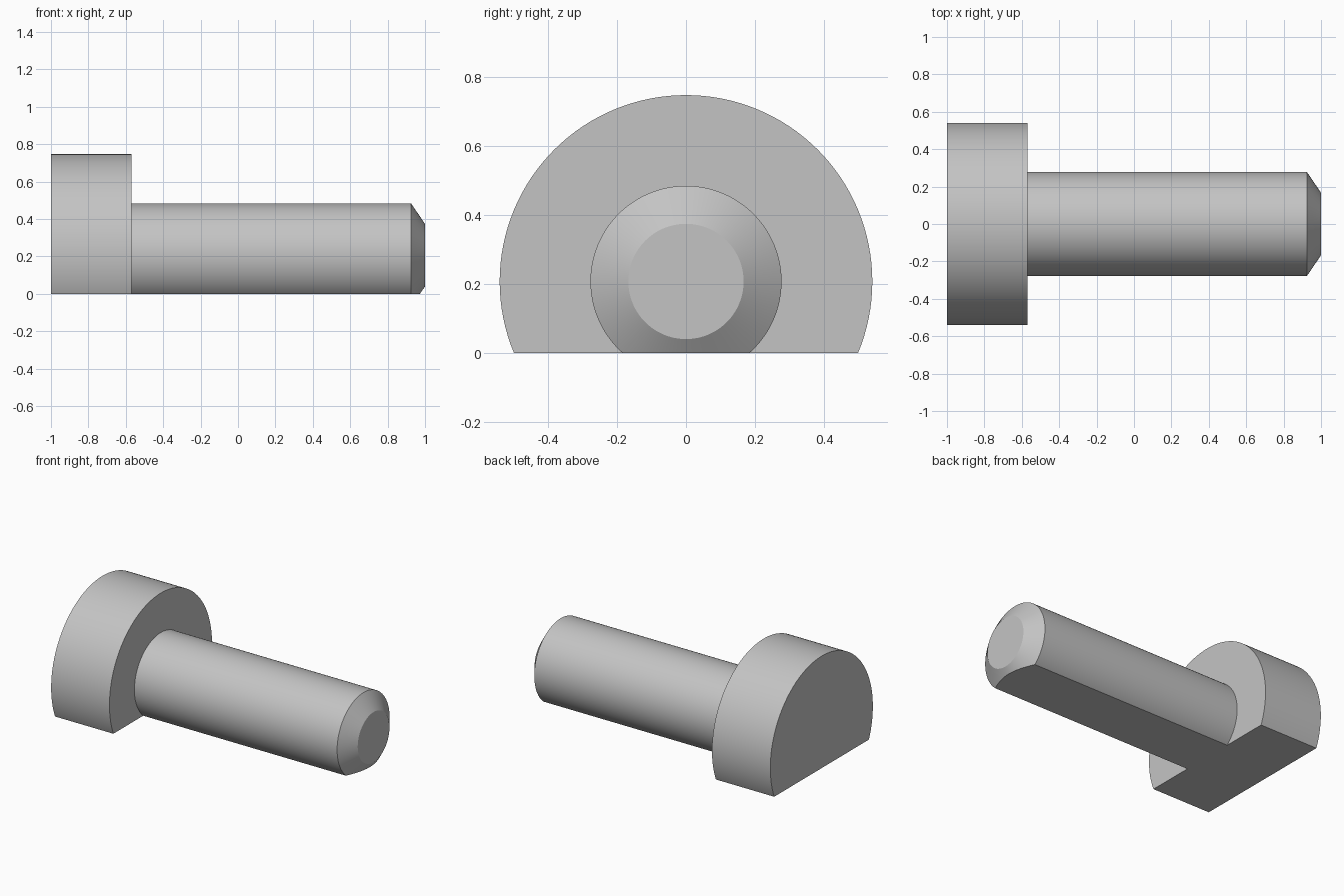
import bpy, bmesh, math
from mathutils import Vector

cube = bpy.data.objects.get("Cube")
if cube:
    bpy.data.objects.remove(cube, do_unlink=True)

AXIS_Z = 0.207   # height of the turning axis above the flat underside
SEGMENTS = 128

# Plain grey metal
steel = bpy.data.materials.new("grey_steel")
grey = (0.55, 0.55, 0.55, 1)
steel.use_nodes = True
steel.diffuse_color = grey
steel.node_tree.nodes["Principled BSDF"].inputs["Base Color"].default_value = grey

# Turned profile (x, radius): head, shank, chamfered tip
profile = [(-1, 0), (-1, 0.54), (-0.57, 0.54), (-0.57, 0.277),
           (0.925, 0.277), (1, 0.167), (1, 0)]

bm = bmesh.new()
verts = [bm.verts.new((x, 0, AXIS_Z + r)) for x, r in profile]
edges = [bm.edges.new(pair) for pair in zip(verts, verts[1:])]
bmesh.ops.spin(bm, geom=verts + edges, cent=(0, 0, AXIS_Z), axis=(1, 0, 0),
               angle=math.tau, steps=SEGMENTS, use_duplicate=False)
bmesh.ops.remove_doubles(bm, verts=bm.verts[:], dist=0.0001)

# Flat underside: slice off everything below the ground and close the cut
bmesh.ops.bisect_plane(bm, geom=bm.verts[:] + bm.edges[:] + bm.faces[:],
                       plane_co=(0, 0, 0), plane_no=Vector((0, 0, 1)),
                       clear_inner=True)
rim = [e for e in bm.edges if e.is_boundary]
bmesh.ops.contextual_create(bm, geom=rim)
bmesh.ops.recalc_face_normals(bm, faces=bm.faces[:])

mesh = bpy.data.meshes.new("flat_sided_pin")
bm.to_mesh(mesh)
bm.free()
mesh.materials.append(steel)
pin = bpy.data.objects.new("flat_sided_pin", mesh)
bpy.context.collection.objects.link(pin)

# Smooth round walls, crisp corners
bpy.ops.object.select_all(action='DESELECT')
pin.select_set(True)
bpy.context.view_layer.objects.active = pin
bpy.ops.object.shade_smooth_by_angle(angle=math.radians(30))
